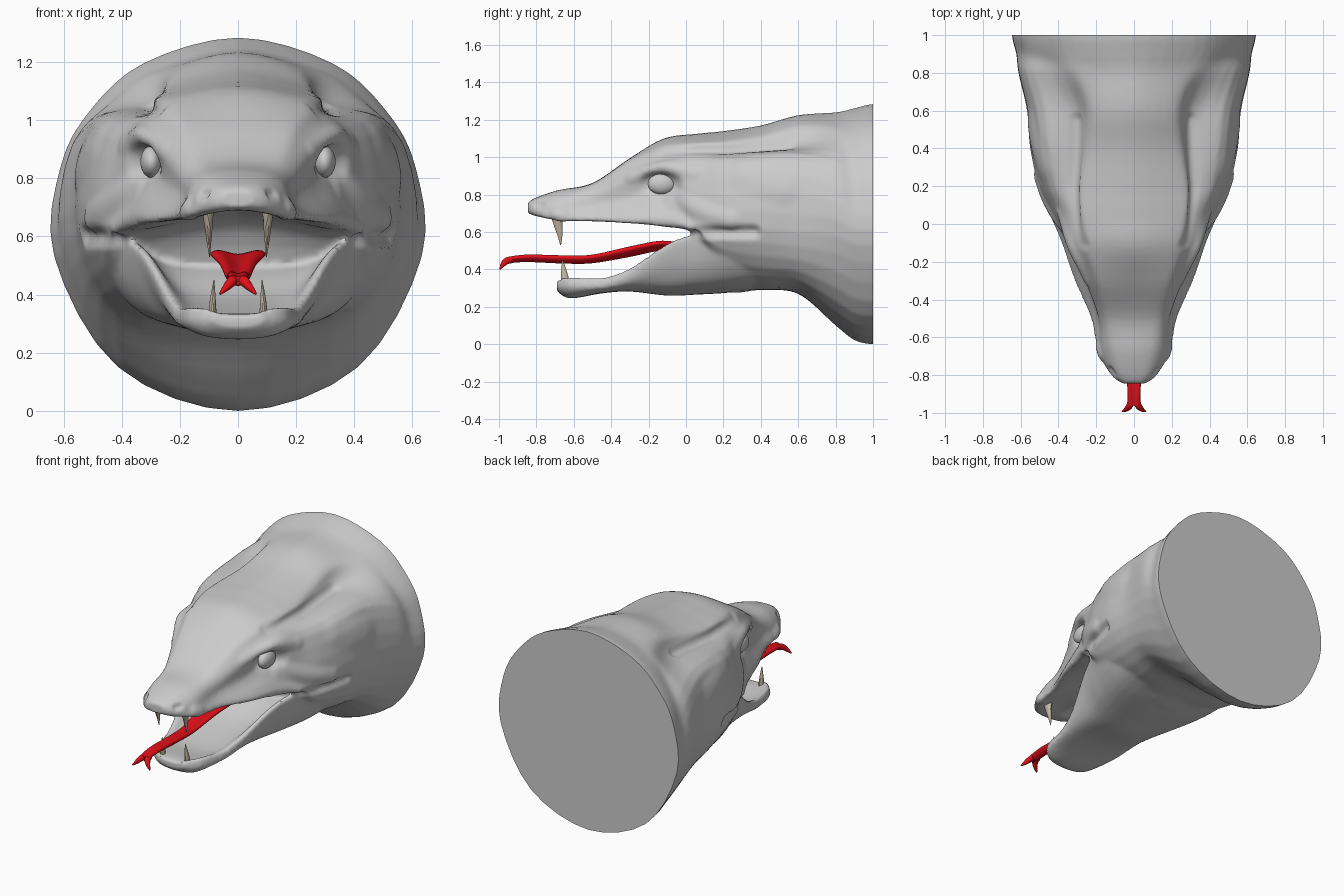
import bpy, bmesh, math
from mathutils import Vector

if "Cube" in bpy.data.objects:
    bpy.data.objects.remove(bpy.data.objects["Cube"])

def material(name, rgb):
    m = bpy.data.materials.new(name)
    m.diffuse_color = (*rgb, 1)
    m.use_nodes = True
    m.node_tree.nodes["Principled BSDF"].inputs["Base Color"].default_value = m.diffuse_color
    return m

RED = material("tongue_red", (0.75, 0.005, 0.01))
BONE = material("fang_bone", (0.55, 0.48, 0.37))

def smooth(ob, angle=40):
    bpy.ops.object.select_all(action='DESELECT')
    ob.select_set(True)
    bpy.context.view_layer.objects.active = ob
    bpy.ops.object.shade_smooth_by_angle(angle=math.radians(angle))

def add_object(name, bm, mat=None):
    me = bpy.data.meshes.new(name)
    bm.to_mesh(me)
    bm.free()
    ob = bpy.data.objects.new(name, me)
    bpy.context.collection.objects.link(ob)
    if mat:
        me.materials.append(mat)
    return ob

def spline(p, steps, closed):
    # Catmull-Rom curve through vectors of any dimension
    n, out = len(p), []
    for i in range(n if closed else n - 1):
        if closed:
            a, b, c, d = (p[(i + k) % n] for k in (-1, 0, 1, 2))
        else:
            a, b, c, d = (p[min(max(i + k, 0), n - 1)] for k in (-1, 0, 1, 2))
        for s in range(steps):
            t = s / steps
            out.append(b + ((c - a) + ((2*a - 5*b + 4*c - d) + (3*b - a - 3*c + d) * t) * t) * t * 0.5)
    if not closed:
        out.append(p[-1])
    return out

def loft(bm, sections, steps=5):
    # Section: (y, [(x, z) half profile from top centre to bottom centre])
    rows = []
    for y, half in sections:
        ring = half + [(-x, z) for x, z in half[-2:0:-1]]
        rows.append([Vector((x, y, z)) for x, z in ring])
    lines = [spline(list(col), steps, False) for col in zip(*rows)]
    loops = []
    for ring in zip(*lines):
        loops.append([bm.verts.new(v) for v in spline(list(ring), 4, True)])
    n = len(loops[0])
    for a, b in zip(loops, loops[1:]):
        for i in range(n):
            bm.faces.new((a[i], a[(i+1) % n], b[(i+1) % n], b[i]))
    bm.faces.new(loops[0])
    bm.faces.new(loops[-1][::-1])
    bmesh.ops.recalc_face_normals(bm, faces=bm.faces[:])

def tube(bm, pts, flat=1, seg=12):
    # Tapered tube; points are (x, y, z, radius), flat squeezes it across x
    path = spline([Vector(p) for p in pts], 5, False)
    loops = []
    for i, p in enumerate(path):
        d = (path[min(i+1, len(path)-1)].xyz - path[max(i-1, 0)].xyz)
        q = d.to_track_quat('Z', 'Y')
        ring = [q @ Vector((math.cos(a), math.sin(a), 0)) * p.w
                for a in (2*math.pi*k/seg for k in range(seg))]
        loops.append([bm.verts.new(p.xyz + Vector((r.x * flat, r.y, r.z))) for r in ring])
    for a, b in zip(loops, loops[1:]):
        for i in range(seg):
            bm.faces.new((a[i], a[(i+1) % seg], b[(i+1) % seg], b[i]))
    bm.faces.new(loops[0][::-1])
    bm.faces.new(loops[-1])

# Skull and neck: y, top z, cap edge, groove, brow, widest, lip (x, z pairs), bottom z
skull = [
    (-.845, .76, .03, .758, .05, .75, .06, .735, .06, .72, .05, .705, .70),
    (-.80, .785, .06, .78, .09, .765, .11, .745, .12, .715, .105, .685, .69),
    (-.68, .825, .09, .815, .135, .79, .16, .76, .175, .72, .18, .66, .70),
    (-.50, .862, .12, .855, .165, .83, .185, .79, .19, .74, .22, .655, .70),
    (-.30, .995, .17, .985, .22, .95, .26, .89, .25, .78, .305, .645, .71),
    (-.12, 1.10, .23, 1.06, .29, 1.0, .35, .95, .30, .84, .365, .63, .69),
    (.05, 1.125, .26, 1.08, .30, 1.03, .39, .94, .44, .66, .40, .59, .62),
    (.20, 1.14, .26, 1.09, .31, 1.03, .45, .95, .50, .62, .36, .42, .30),
    (.40, 1.17, .23, 1.12, .30, 1.04, .49, .98, .545, .62, .38, .36, .29),
    (.60, 1.225, .22, 1.17, .30, 1.06, .515, .98, .56, .60, .41, .34, .27),
    (.80, 1.24, .25, 1.18, .38, 1.10, .57, .92, .60, .58, .41, .23, .10),
]
sections = [(s[0], [(0, s[1])] + [(s[i], s[i+1]) for i in range(2, 12, 2)] + [(0, s[12])])
            for s in skull]

def circle(r):
    return [(r * math.sin(math.radians(a)), .642 + r * math.cos(math.radians(a)))
            for a in (0, 30, 52, 72, 100, 140, 180)]

sections += [(.90, circle(.62)), (.99, circle(.642)), (1.08, circle(.642))]
bm = bmesh.new()
loft(bm, sections)

# Lower jaw: y, floor z, rim x z, outer x z, bottom z
jaw = [
    (-.69, .33, .08, .35, .09, .31, .285),
    (-.62, .335, .165, .36, .17, .30, .245),
    (-.45, .32, .21, .355, .21, .30, .272),
    (-.30, .34, .25, .405, .235, .33, .282),
    (-.10, .39, .325, .53, .285, .39, .26),
    (.05, .47, .385, .58, .34, .40, .265),
    (.25, .55, .47, .59, .41, .42, .278),
    (.45, .60, .46, .60, .42, .42, .31),
]
jaw_sections = []
for y, f, rx, rz, ox, oz, b in jaw:
    jaw_sections.append((y, [(0, f), (rx*.6, f + (rz-f)*.15), (rx*.92, rz), (rx, rz - .015),
                             (ox, oz), (ox*.7, b + (oz-b)*.25), (0, b)]))
loft(bm, jaw_sections)

# Fuse the head into one smooth skin
raw = add_object("head_raw", bm)
mod = raw.modifiers.new("fuse", 'REMESH')
mod.mode = 'VOXEL'
mod.voxel_size = 0.013
mod = raw.modifiers.new("relax", 'SMOOTH')
mod.factor = 0.5
mod.iterations = 5
dg = bpy.context.evaluated_depsgraph_get()
skin = bpy.data.meshes.new_from_object(raw.evaluated_get(dg))
bpy.data.objects.remove(raw)
bm = bmesh.new()
bm.from_mesh(skin)

def stroke(points, radius, depth):
    # Raise or carve the skin along a line, mirrored on both sides
    pts = [Vector(p) for p in points]
    bm.normal_update()
    moves = []
    for v in bm.verts:
        c = Vector((abs(v.co.x), v.co.y, v.co.z))
        best = 9
        for a, b in zip(pts, pts[1:]):
            ab = b - a
            t = min(max((c - a).dot(ab) / ab.length_squared, 0), 1)
            best = min(best, (c - a - ab * t).length)
        if best < radius:
            moves.append((v, v.normal * depth * (1 - (best/radius)**2)**2))
    for v, m in moves:
        v.co += m

stroke([(.42, .06, .60), (.50, .20, .60), (.54, .36, .60)], .05, -.025)       # mouth corner
stroke([(.31, -.19, .86), (.33, -.06, .86)], .08, -.022)                      # eye socket
stroke([(.27, -.30, .90), (.345, -.13, .95), (.39, .05, .92)], .055, .008)    # brow
stroke([(.36, -.08, .78), (.45, .12, .70), (.50, .24, .66)], .07, .014)       # cheek fold
stroke([(.26, -.10, 1.03), (.31, .20, 1.03), (.30, .55, 1.05)], .05, -.012)   # crown groove
stroke([(.46, .32, .90), (.53, .52, .84)], .12, .012)                         # jaw muscle
stroke([(.17, -.69, .70), (.17, -.66, .69)], .05, .012)                       # fang bulge
stroke([(.11, -.79, .745), (.12, -.77, .745)], .03, -.014)                    # nostril

# Trim the neck flat and cap it
cut = bmesh.ops.bisect_plane(bm, geom=bm.verts[:] + bm.edges[:] + bm.faces[:],
                             plane_co=(0, 1, 0), plane_no=(0, 1, 0), clear_outer=True)
bmesh.ops.edgeloop_fill(bm, edges=[e for e in cut['geom_cut'] if isinstance(e, bmesh.types.BMEdge)])
bmesh.ops.recalc_face_normals(bm, faces=bm.faces[:])
smooth(add_object("head", bm), 50)

# Eyes
for side, s in (("left", -1), ("right", 1)):
    bpy.ops.mesh.primitive_uv_sphere_add(segments=32, ring_count=16, location=(s*.298, -.13, .857))
    eye = bpy.context.object
    eye.name = side + "_eye"
    eye.scale = (.038, .075, .055)
    smooth(eye)

    # Fangs
    bm = bmesh.new()
    tube(bm, [(s*.105, -.69, .70, .036), (s*.102, -.685, .65, .026),
              (s*.10, -.675, .59, .015), (s*.098, -.67, .53, .002)], .6)
    smooth(add_object(side + "_upper_fang", bm, BONE))
    bm = bmesh.new()
    tube(bm, [(s*.088, -.645, .32, .025), (s*.087, -.65, .37, .019),
              (s*.085, -.655, .41, .011), (s*.083, -.66, .45, .002)], .6)
    smooth(add_object(side + "_lower_fang", bm, BONE))

# Tongue: y, centre z, half width, edge lift, thickness
tongue = [(-.96, .45, .032, .004, .03), (-.85, .46, .036, .006, .034), (-.65, .453, .038, .008, .036),
          (-.5, .455, .045, .010, .036), (-.3, .49, .065, .018, .038), (-.15, .522, .095, .015, .038),
          (-.06, .525, .09, .01, .035)]
bm = bmesh.new()
loft(bm, [(y, [(0, z + t*.4), (w*.7, z + l + t*.4), (w, z + l), (w*.6, z + l*.3 - t*.4), (0, z - t*.6)])
          for y, z, w, l, t in tongue])
for s in (-1, 1):
    tube(bm, [(s*.014, -.93, .452, .018), (s*.022, -.96, .445, .018),
              (s*.04, -.98, .425, .013), (s*.062, -.993, .402, .004)])
smooth(add_object("forked_tongue", bm, RED), 60)
